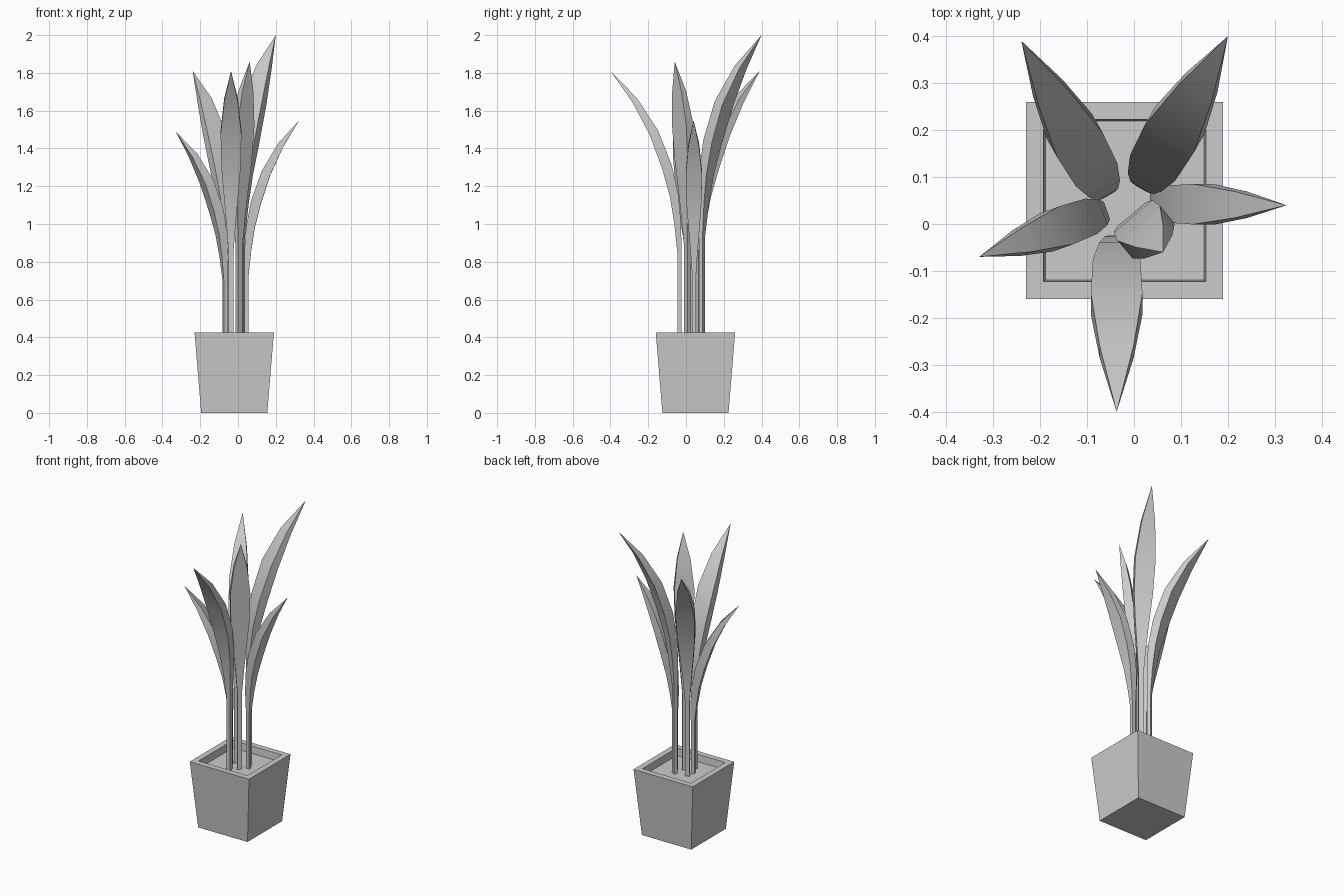
import bpy, bmesh
from mathutils import Vector

if "Cube" in bpy.data.objects:
    bpy.data.objects.remove(bpy.data.objects["Cube"])

PX, PY = -0.02, 0.05      # pot centre
SOIL = 0.38


def make_object(name, bm):
    bmesh.ops.recalc_face_normals(bm, faces=bm.faces)
    me = bpy.data.meshes.new(name)
    bm.to_mesh(me)
    bm.free()
    ob = bpy.data.objects.new(name, me)
    bpy.context.collection.objects.link(ob)
    return ob


def bridge(bm, a, b):
    for i in range(4):
        j = (i + 1) % 4
        bm.faces.new((a[i], a[j], b[j], b[i]))


def square(bm, half, z):
    return [bm.verts.new((PX + sx * half, PY + sy * half, z))
            for sx, sy in ((-1, -1), (1, -1), (1, 1), (-1, 1))]


# Tapered square pot with a rim and recessed inside
bm = bmesh.new()
rings = [square(bm, h, z) for h, z in
         ((0.175, 0), (0.21, 0.425), (0.173, 0.425), (0.169, SOIL))]
for a, b in zip(rings, rings[1:]):
    bridge(bm, a, b)
bm.faces.new(rings[0])
bm.faces.new(rings[-1])      # soil closes the inside
make_object("pot", bm)

# Leaf stations: height fraction of bend, outward fraction, width, depth
STATIONS = ((0.0, 0.0, 0.24, 0.022), (0.16, 0.025, 0.45, 0.036),
            (0.31, 0.075, 0.68, 0.046), (0.47, 0.18, 0.92, 0.054),
            (0.66, 0.37, 1.0, 0.05), (0.84, 0.65, 0.66, 0.032))


def leaf(name, base, tip, width):
    base, end = Vector((*base, SOIL)), Vector(tip)
    flat = Vector((end.x - base.x, end.y - base.y, 0))
    out = flat.normalized()
    side = Vector((-out.y, out.x, 0))
    z0 = 0.47 * end.z
    path = [(base, 0.24, 0.022)]
    for t, f, w, d in STATIONS:
        p = base + flat * f
        p.z = z0 + (end.z - z0) * t
        path.append((p, w, d))
    bm = bmesh.new()
    loops = []
    for i, (p, w, d) in enumerate(path):
        after = path[i + 1][0] if i + 1 < len(path) else end
        before = path[i - 1][0] if i else p
        tan = (after - before).normalized()
        if i < 2:
            tan = Vector((0, 0, 1))
        nrm = side.cross(tan).normalized()
        loops.append([bm.verts.new(p + side * (a * w * width / 2) + nrm * (b * d / 2))
                      for a, b in ((-1, -1), (1, -1), (1, 1), (-1, 1))])
    for a, b in zip(loops, loops[1:]):
        bridge(bm, a, b)
    bm.faces.new(loops[0])
    point = bm.verts.new(end)
    for i in range(4):
        bm.faces.new((loops[-1][i], loops[-1][(i + 1) % 4], point))
    ob = make_object(name, bm)
    bpy.ops.object.select_all(action='DESELECT')
    ob.select_set(True)
    bpy.context.view_layer.objects.active = ob
    bpy.ops.object.shade_smooth_by_angle(angle=0.6)


# Six leaves fanning out from the soil
leaf("leaf_back_right", (0.02, 0.085), (0.20, 0.40, 2.0), 0.12)
leaf("leaf_back_left", (-0.06, 0.07), (-0.24, 0.39, 1.81), 0.11)
leaf("leaf_right", (0.045, 0.043), (0.325, 0.04, 1.55), 0.086)
leaf("leaf_left", (-0.068, 0.025), (-0.33, -0.07, 1.49), 0.086)
leaf("leaf_front", (-0.037, -0.035), (-0.037, -0.40, 1.81), 0.11)
leaf("leaf_middle", (0.005, 0.008), (0.062, -0.06, 1.86), 0.117)
